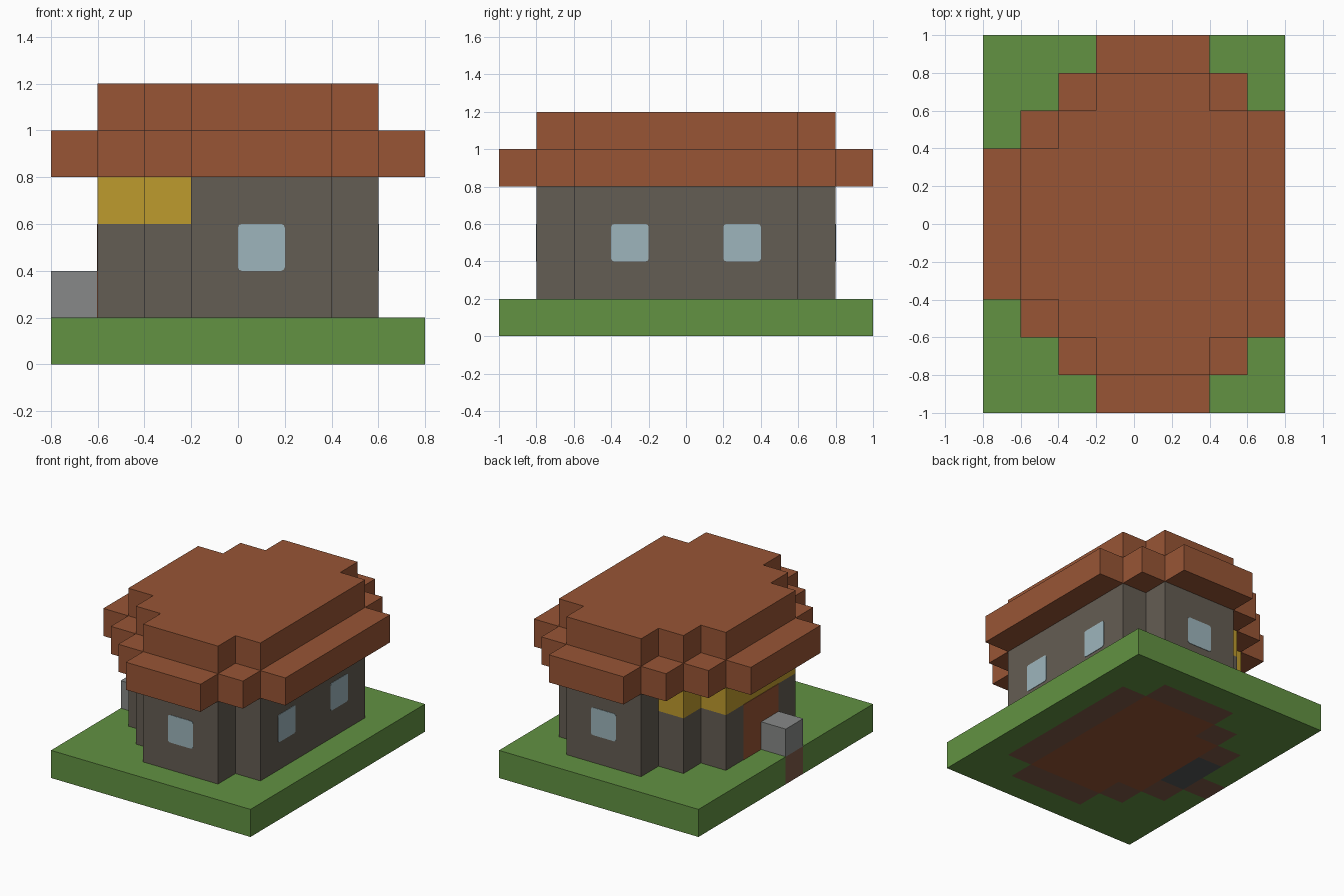
import bpy, bmesh
from mathutils import Vector

if "Cube" in bpy.data.objects:
    bpy.data.objects.remove(bpy.data.objects["Cube"], do_unlink=True)

CELL = 0.2


def material(name, rgb):
    linear = [((c / 255 + 0.055) / 1.055) ** 2.4 for c in rgb] + [1]
    mat = bpy.data.materials.new(name)
    mat.use_nodes = True
    mat.diffuse_color = linear
    mat.node_tree.nodes["Principled BSDF"].inputs["Base Color"].default_value = linear
    return mat


TIMBER = material("red brown timber", (152, 85, 53))
GRASS = material("grass green", (98, 146, 66))
STONE = material("wall stone", (100, 93, 83))
STRAW = material("golden trim", (190, 155, 45))
GLASS = material("pale blue glass", (157, 181, 188))
GREY = material("light grey stone", (135, 137, 136))
EARTH = material("earth brown", (127, 91, 72))
SLATE = material("dark slate", (86, 88, 88))


def finish(name, bm, mats, rule=None):
    bmesh.ops.recalc_face_normals(bm, faces=bm.faces)
    bm.normal_update()
    if rule:
        for f in bm.faces:
            f.material_index = rule(f.calc_center_median(), f.normal)
    mesh = bpy.data.meshes.new(name)
    bm.to_mesh(mesh)
    bm.free()
    for m in mats:
        mesh.materials.append(m)
    obj = bpy.data.objects.new(name, mesh)
    bpy.context.collection.objects.link(obj)
    return obj


def box(name, low, high, mat, corner_axis=None):
    """Box between two corners; corner_axis rounds the edges along that axis."""
    low, high = Vector(low), Vector(high)
    bm = bmesh.new()
    bmesh.ops.create_cube(bm, size=1)
    for v in bm.verts:
        v.co = (low + high) / 2 + v.co * (high - low)
    if corner_axis is not None:
        edges = [e for e in bm.edges
                 if abs((e.verts[0].co - e.verts[1].co).normalized()[corner_axis]) > 0.9]
        bmesh.ops.bevel(bm, geom=edges, offset=0.015, segments=2, affect='EDGES', profile=0.5)
    return finish(name, bm, [mat])


def stepped_prism(name, rows, z0, z1, mats, rule=None):
    """Extrude a stepped outline given as (half depth, left x, right x), in cells."""
    pts = []
    inner = [r[0] for r in rows[1:]] + [0]
    # front to back along the right edge, then back to front along the left
    for (depth, _, right), nxt in zip(rows, inner):
        pts += [(right, -depth)] + ([(right, -nxt)] if nxt else [])
    half = [(x, -y) for x, y in reversed(pts)]
    pts += half
    left = []
    for (depth, lo, _), nxt in zip(rows, inner):
        left += [(lo, depth)] + ([(lo, nxt)] if nxt else [])
    pts += left + [(x, -y) for x, y in reversed(left)]
    bm = bmesh.new()
    face = bm.faces.new([bm.verts.new((x * CELL, y * CELL, z0)) for x, y in pts])
    top = bmesh.ops.extrude_face_region(bm, geom=[face])["geom"]
    bmesh.ops.translate(bm, vec=(0, 0, z1 - z0),
                        verts=[g for g in top if isinstance(g, bmesh.types.BMVert)])
    return finish(name, bm, mats, rule)


WALL = [(4, -1, 2), (3, -2, 3), (2, -3, 3)]
EAVES = [(5, -1, 2), (4, -2, 3), (3, -3, 4), (2, -4, 4)]


def in_house(x, y):
    return any(abs(y) < d * CELL and lo * CELL < x < hi * CELL for d, lo, hi in WALL)


def ground_colour(c, n):
    if n.z > 0.5:
        return 0
    # doorstep earth, seen underneath and on the edge
    if c.x < -0.6 and -0.2 < c.y < 0:
        return 1
    if n.z < -0.5 and in_house(c.x, c.y):
        if c.x < -0.4 and abs(c.y) < 0.2:
            return 3
        around = [(CELL, 0), (-CELL, 0), (0, CELL), (0, -CELL)]
        return 2 if all(in_house(c.x + dx, c.y + dy) for dx, dy in around) else 1
    return 0


# Grass slab made of square cells, with the foundation showing underneath
bm = bmesh.new()
bmesh.ops.create_grid(bm, x_segments=8, y_segments=10, size=1)
for v in bm.verts:
    v.co.x *= 0.8
top = bmesh.ops.extrude_face_region(bm, geom=bm.faces[:])["geom"]
bmesh.ops.translate(bm, vec=(0, 0, CELL),
                    verts=[g for g in top if isinstance(g, bmesh.types.BMVert)])
finish("ground_slab", bm, [GRASS, EARTH, TIMBER, SLATE], ground_colour)

# Walls, with a golden band over the door side
stepped_prism("lower_walls", WALL, 0.2, 0.6, [STONE])
stepped_prism("upper_walls", WALL, 0.6, 0.8, [STONE, STRAW],
              lambda c, n: int(c.x < -0.25 and abs(n.z) < 0.5))

# Roof in two stepped layers
stepped_prism("roof_eaves", EAVES, 0.8, 1.0, [TIMBER])
stepped_prism("roof_top", WALL, 1.0, 1.2, [TIMBER])

# Door and the stone block beside it
box("door", (-0.603, -0.2, 0.2), (-0.597, 0.2, 0.6), TIMBER)
box("stone_block", (-0.8, -0.2, 0.2), (-0.6, 0, 0.4), GREY)

# Windows
T = 0.003
for name, y in (("front_window", -0.8), ("back_window", 0.8)):
    box(name, (0, y - T, 0.4), (0.2, y + T, 0.6), GLASS, 1)
for name, y in (("side_window_front", -0.4), ("side_window_back", 0.2)):
    box(name, (0.6 - T, y, 0.4), (0.6 + T, y + 0.2, 0.6), GLASS, 0)
